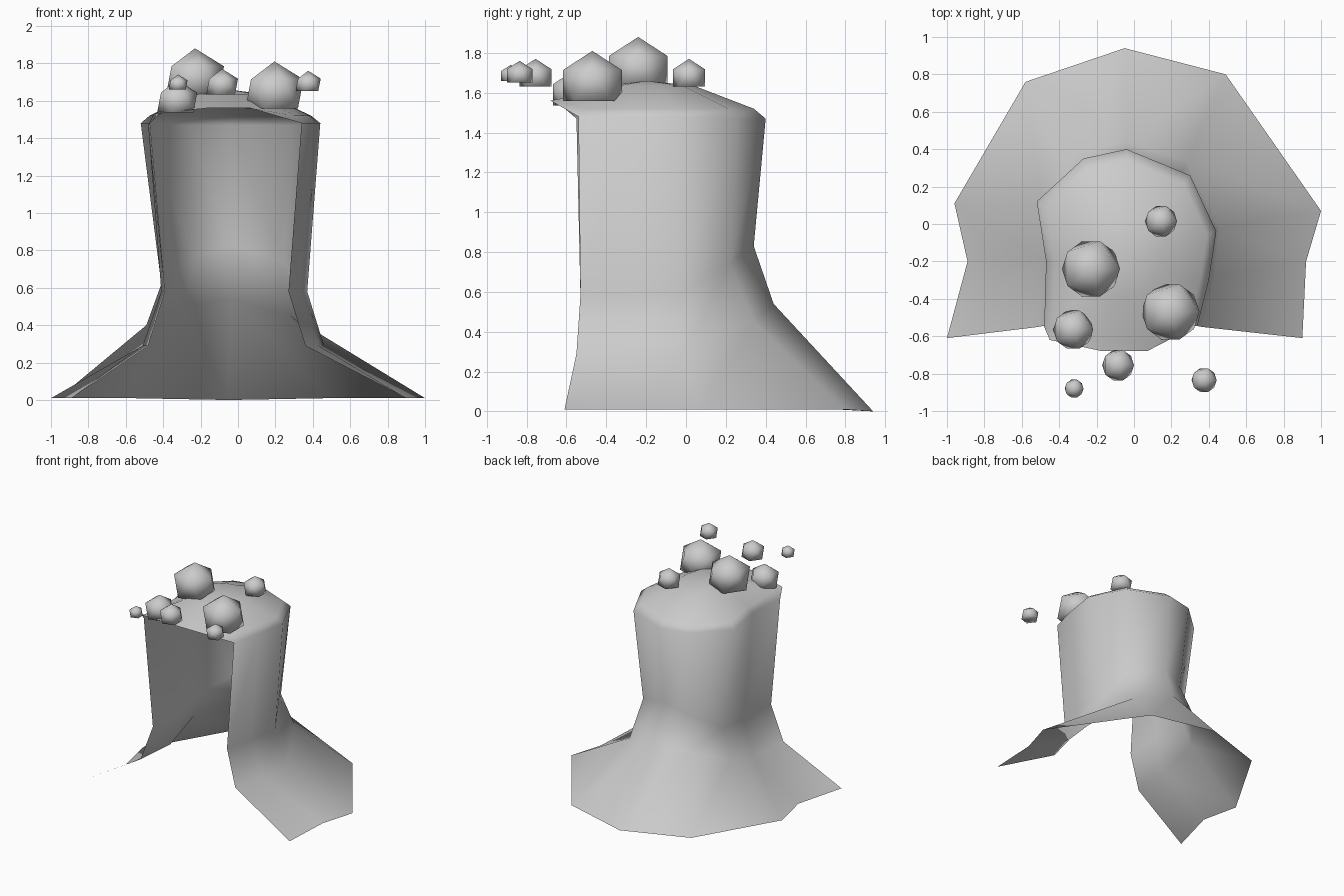
import bpy, bmesh
from mathutils import Vector

if "Cube" in bpy.data.objects:
    bpy.data.objects.remove(bpy.data.objects["Cube"])


def finish(name, bm, smooth=True):
    me = bpy.data.meshes.new(name)
    bm.to_mesh(me)
    bm.free()
    for p in me.polygons:
        p.use_smooth = smooth
    ob = bpy.data.objects.new(name, me)
    bpy.context.collection.objects.link(ob)
    return ob


def bridge(bm, a, b, closed=False):
    n = len(a)
    for i in range(n if closed else n - 1):
        j = (i + 1) % n
        bm.faces.new((a[i], a[j], b[j], b[i]))


# Trunk outlines, running from left front round the back to right front
base = [(-1, -.61, .01), (-.89, -.2, .01), (-.96, .11, .01), (-.58, .76, .01), (-.05, .94, 0),
        (.49, .80, .01), (1, .07, .01), (.92, -.2, .01), (.90, -.61, .01)]
low = [(-.51, -.55, .29), (-.48, -.2, .29), (-.49, .12, .40), (-.29, .38, .50), (-.04, .44, .54),
       (.28, .34, .45), (.46, -.02, .29), (.43, -.28, .29), (.36, -.55, .29)]
waist = [(-.41, -.53, .58), (-.39, -.2, .58), (-.41, .10, .62), (-.23, .29, .76), (-.04, .34, .83),
         (.24, .22, .74), (.37, -.04, .58), (.33, -.3, .58), (.27, -.53, .58)]
rim = [(-.48, -.55, 1.47), (-.47, -.2, 1.48), (-.52, .12, 1.48), (-.27, .35, 1.47), (-.04, .40, 1.47),
       (.30, .26, 1.47), (.44, -.04, 1.48), (.40, -.3, 1.48), (.34, -.54, 1.48)]
lip = [(.07, -.68, 1.56), (-.17, -.68, 1.56), (-.45, -.62, 1.53)]

bm = bmesh.new()
rings = [[bm.verts.new(p) for p in ring] for ring in (base, low, waist, rim)]
for a, b in zip(rings, rings[1:]):
    bridge(bm, b, a)

# Domed top with overhanging front lip
centre = Vector((-.05, -.2, 1.66))
outer = rings[-1] + [bm.verts.new(p) for p in lip]


def inset(t, z):
    out = []
    for v in outer:
        p = v.co.lerp(centre, t)
        p.z = max(z, p.z)
        out.append(bm.verts.new(p))
    return out


shoulder, crown = inset(.1, 1.52), inset(.6, 1.635)
bridge(bm, shoulder, outer, True)
bridge(bm, crown, shoulder, True)
tip = bm.verts.new(centre)
for i in range(len(crown)):
    bm.faces.new((tip, crown[(i + 1) % len(crown)], crown[i]))
bmesh.ops.recalc_face_normals(bm, faces=bm.faces)
top = max(bm.faces, key=lambda f: f.calc_center_median().z)
if top.normal.z < 0:
    bmesh.ops.reverse_faces(bm, faces=bm.faces)
finish("hollow_stump", bm)


# Flat-bottomed faceted bubbles: x, y, width radius, tip height
bubbles = [(-.23, -.24, .155, 1.88), (.195, -.47, .155, 1.81), (-.325, -.565, .107, 1.71),
           (.145, .015, .085, 1.77), (-.085, -.755, .085, 1.77),
           (.375, -.835, .067, 1.76), (-.32, -.88, .05, 1.74)]
for i, (x, y, w, z) in enumerate(bubbles):
    r = w / .894
    bm = bmesh.new()
    bmesh.ops.create_icosphere(bm, subdivisions=1, radius=r)
    min(bm.verts, key=lambda v: v.co.z).co.z = -.447 * r
    ob = finish(f"bubble_{i + 1}", bm)
    ob.location = (x, y, z - r)
